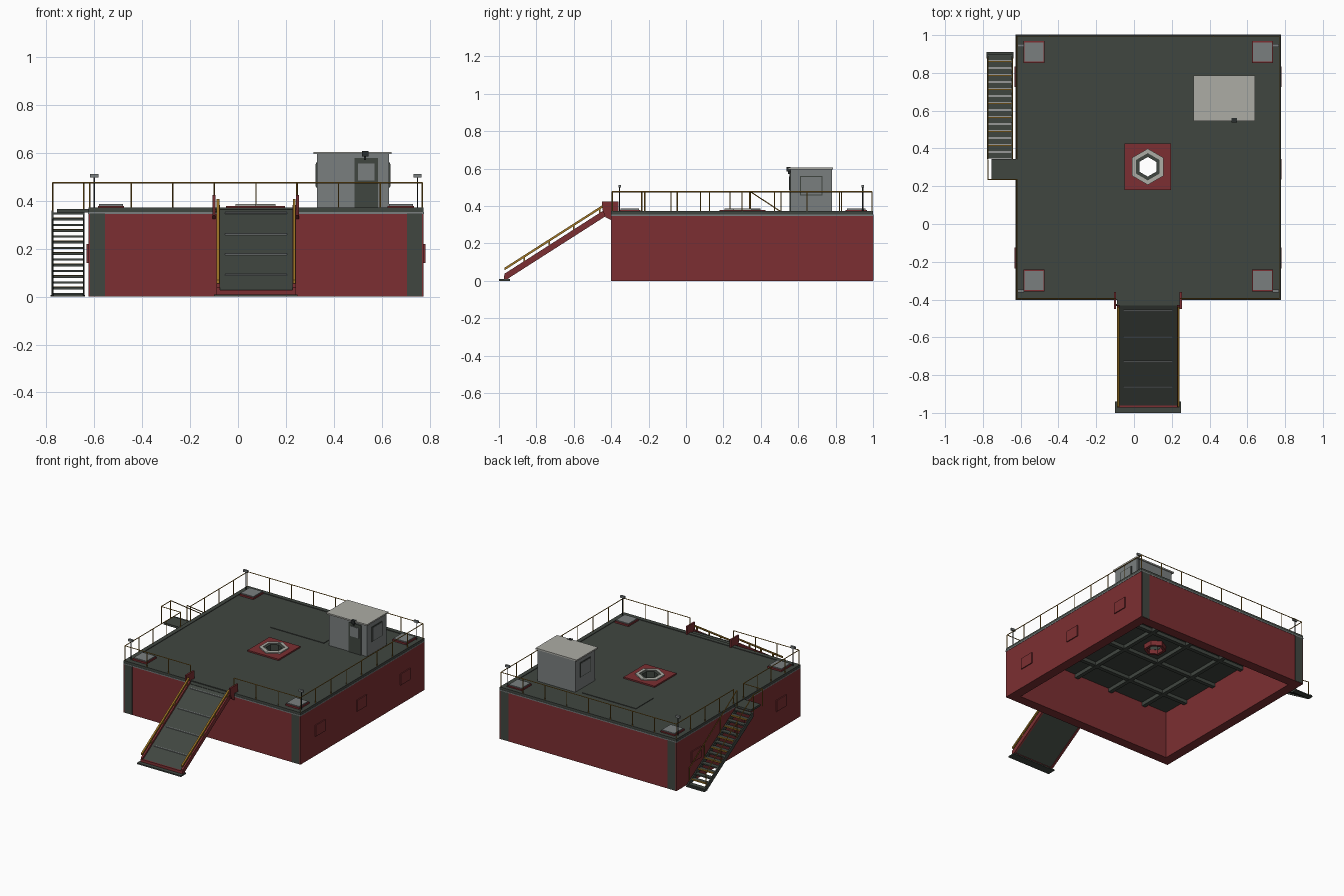
import bpy, bmesh, math
from mathutils import Vector, Matrix

if "Cube" in bpy.data.objects:
    bpy.data.objects.remove(bpy.data.objects["Cube"])


def mat(name, rgb):
    m = bpy.data.materials.new(name)
    m.diffuse_color = [(c / 255 / 12.92 if c < 11 else ((c / 255 + .055) / 1.055) ** 2.4) for c in rgb] + [1]
    m.use_nodes = True
    m.node_tree.nodes["Principled BSDF"].inputs["Base Color"].default_value = m.diffuse_color
    return m


RED = mat("hull red", (124, 47, 50))
DECK = mat("deck green grey", (64, 70, 64))
YELLOW = mat("rail yellow", (160, 118, 38))
GREY = mat("mid grey", (122, 127, 127))
LIGHT = mat("light grey", (172, 172, 165))
DARK = mat("dark trim", (42, 46, 46))


def finish(name, bm, m):
    me = bpy.data.meshes.new(name)
    bm.to_mesh(me)
    bm.free()
    me.materials.append(m)
    o = bpy.data.objects.new(name, me)
    bpy.context.collection.objects.link(o)
    return o


def boxes(name, m, *bounds):
    """Object of boxes, each given as (x0, x1, y0, y1, z0, z1)."""
    bm = bmesh.new()
    for x0, x1, y0, y1, z0, z1 in bounds:
        M = Matrix.Translation(((x0 + x1) / 2, (y0 + y1) / 2, (z0 + z1) / 2))
        bmesh.ops.create_cube(bm, size=1, matrix=M @ Matrix.Diagonal((x1 - x0, y1 - y0, z1 - z0, 1)))
    return finish(name, bm, m)


def bars(name, m, r, *pairs):
    """Object of thin six-sided bars between point pairs."""
    bm = bmesh.new()
    for a, b in pairs:
        a, b = Vector(a), Vector(b)
        d = b - a
        M = Matrix.Translation((a + b) / 2) @ d.to_track_quat('Z', 'Y').to_matrix().to_4x4()
        bmesh.ops.create_cone(bm, cap_ends=True, segments=6, radius1=r, radius2=r, depth=d.length, matrix=M)
    return finish(name, bm, m)


def prism(name, m, pts, x0, x1):
    """Side profile in (y, z) extruded along x."""
    bm = bmesh.new()
    f = bm.faces.new([bm.verts.new((x0, y, z)) for y, z in pts])
    g = bmesh.ops.extrude_face_region(bm, geom=[f])["geom"]
    bmesh.ops.translate(bm, vec=(x1 - x0, 0, 0), verts=[v for v in g if isinstance(v, bmesh.types.BMVert)])
    bmesh.ops.recalc_face_normals(bm, faces=bm.faces)
    return finish(name, bm, m)


def hex_ring(name, m, ro, ri, z0, z1):
    """Hexagonal ring around the well."""
    bm = bmesh.new()
    rings = []
    for r, z in ((ro, z0), (ro, z1), (ri, z1), (ri, z0)):
        rings.append([bm.verts.new((HX + r * math.cos(math.radians(30 + 60 * i)),
                                    HY + r * math.sin(math.radians(30 + 60 * i)), z)) for i in range(6)])
    for k in range(4):
        a, b = rings[k], rings[(k + 1) % 4]
        for i in range(6):
            j = (i + 1) % 6
            bm.faces.new((a[i], a[j], b[j], b[i]))
    bmesh.ops.recalc_face_normals(bm, faces=bm.faces)
    return finish(name, bm, m)


X0, X1, Y0, Y1 = -.625, .775, -.40, 1.0
HX, HY, T = .073, .303, .07

# Open-bottomed hull
boxes("side_walls", RED, (X0, X0 + T, Y0, Y1, 0, .352), (X1 - T, X1, Y0, Y1, 0, .352))
boxes("end_walls", RED, (X0 + T, X1 - T, Y0, Y0 + T, 0, .352), (X0 + T, X1 - T, Y1 - T, Y1, 0, .352))
boxes("corner_plates", DECK, *[(x, x + .063, y - .002, y + .002, .002, .347)
                               for x in (X0 + .006, X1 - T + .001) for y in (Y0, Y1)])
boxes("deck_edge_band", GREY, (X0 - .002, X1 + .002, Y0 - .002, Y0 + .02, .346, .354),
      (X0 - .002, X1 + .002, Y1 - .02, Y1 + .002, .346, .354),
      (X0 - .002, X0 + .02, Y0, Y1, .346, .354), (X1 - .02, X1 + .002, Y0, Y1, .346, .354))
boxes("side_panels", RED, *[(x - .007, x + .007, y - .055, y + .055, .14, .22)
                            for x in (X0, X1) for y in (-.18, .29, .78)])

# Deck with a hexagonal well through it
deck = boxes("deck", DECK, (X0, X1, Y0, Y1, .345, .368))
base = boxes("well_base", RED, (HX - .123, HX + .123, HY - .123, HY + .123, .36, .378))
bm = bmesh.new()
bmesh.ops.create_cone(bm, cap_ends=True, segments=6, radius1=.054, radius2=.054, depth=.3,
                      matrix=Matrix.Translation((HX, HY, .36)) @ Matrix.Rotation(math.radians(30), 4, 'Z'))
# Turn the cutter so that a corner points along y
ang = math.atan2(list(bm.verts)[0].co.y - HY, list(bm.verts)[0].co.x - HX)
bmesh.ops.rotate(bm, verts=bm.verts, cent=(HX, HY, .36), matrix=Matrix.Rotation(math.pi / 2 - ang, 3, 'Z'))
cutter = finish("well_cutter", bm, DARK)
cutter.hide_render = True
cutter.hide_viewport = True
for o in (deck, base):
    b = o.modifiers.new("well", 'BOOLEAN')
    b.object = cutter
    b.solver = 'EXACT'
hex_ring("well_outer_ring", LIGHT, .096, .072, .37, .386)
hex_ring("well_inner_ring", DECK, .072, .052, .34, .382)
hex_ring("well_tube", RED, .075, .054, .31, .35)

W = .03
boxes("deck_border", DECK, (X0, X1, Y0, Y0 + W, .36, .372), (X0, X1, Y1 - W, Y1, .36, .372),
      (X0, X0 + W, Y0 + W, Y1 - W, .36, .372), (X1 - W, X1, Y0 + W, Y1 - W, .36, .372))
boxes("hatch", DECK, (-.14, .285, .565, .765, .36, .372))
boxes("under_beams_long", DECK, *[(x - .014, x + .014, Y0 + T, Y1 - T, .318, .346) for x in (-.36, -.07, .22, .51)])
boxes("under_beams_cross", DECK, *[(X0 + T, X1 - T, y - .014, y + .014, .32, .346) for y in (-.13, .16, .45, .74)])

# Corner pads and flood lights
px, py = (-.58, .63), (-.35, .86)
boxes("pad_bases", RED, *[(x - .005, x + .105, y - .008, y + .108, .36, .379) for x in px for y in py])
boxes("pad_tops", GREY, *[(x, x + .1, y, y + .1, .37, .386) for x in px for y in py])
lx, ly = (-.60, .75), (-.355, .945)
bars("lamp_poles", DARK, .003, *[((x, y, .368), (x, y, .503)) for x in lx for y in ly])
boxes("lamp_heads", GREY, *[(x - .017, x + .017, y - .007, y + .007, .498, .513) for x in lx for y in ly])

# Cabin
boxes("cabin", GREY, (.33, .63, .56, .78, .36, .596))
boxes("cabin_roof", LIGHT, (.315, .64, .545, .787, .595, .605))
boxes("cabin_door", DECK, (.487, .585, .554, .562, .368, .58))
boxes("door_window", GREY, (.502, .57, .551, .558, .485, .557))
boxes("side_window_frames", DECK, *[(x - .004, x + .004, .61, .73, .455, .56) for x in (.33, .63)])
boxes("side_windows", GREY, *[(x - .006, x + .006, .616, .724, .461, .554) for x in (.33, .63)])
boxes("door_lamp", DARK, (.517, .545, .538, .56, .585, .608), (.527, .535, .545, .56, .57, .588))

# Deck railings
Z0, Z1 = .365, .476
e = .006
runs = [((X0 + e, Y0 + e), (-.1, Y0 + e), 3), ((.245, Y0 + e), (X1 - e, Y0 + e), 3),
        ((X1 - e, Y0 + e), (X1 - e, Y1 - e), 8), ((X1 - e, Y1 - e), (X0 + e, Y1 - e), 8),
        ((X0 + e, Y1 - e), (X0 + e, .345), 4), ((X0 + e, .235), (X0 + e, Y0 + e), 4),
        ((X0 + e, .235), (-.772, .235), 1), ((-.772, .235), (-.772, .34), 1)]
segs = []
for a, b, n in runs:
    segs.append(((*a, Z1), (*b, Z1)))
    for i in range(n + 1):
        p = Vector(a).lerp(Vector(b), i / n)
        segs.append(((p.x, p.y, Z0 - .01), (p.x, p.y, Z1)))
bars("deck_railings", YELLOW, .003, *segs)

# Side stairs going down towards the back
boxes("stair_landing", DECK, (-.755, X0, .235, .345, .352, .366))
N, SY, EY, H = 15, .345, .90, .36
for x in (-.778, -.648):
    prism("stair_stringer", DECK, [(SY, H), (SY, H - .035), (EY - .03, 0), (EY + .01, 0), (EY + .01, .012)], x, x + .008)
steps = [(SY + (EY - SY) * (i + .5) / N, H * (1 - (i + .5) / N)) for i in range(N)]
boxes("stair_treads", DECK, *[(-.772, -.645, y - .016, y + .016, z - .005, z + .004) for y, z in steps])
boxes("tread_nosings", YELLOW, *[(-.772, -.648, y + .012, y + .018, z - .003, z + .006) for y, z in steps[1::2]])
boxes("stair_foot", DECK, (-.782, -.638, .875, .91, 0, .008))
segs = []
for x in (-.774, -.644):
    segs.append(((x, SY, Z1), (x, EY - .02, .125)))
    for t in (0, .33, .66, .96):
        y = SY + (EY - SY) * t
        segs.append(((x, y, H * (1 - t)), (x, y, H * (1 - t) + .115)))
bars("stair_handrails", YELLOW, .003, *segs)

# Front ramp
def ramp_z(y):
    return .02 + (y + .97) * .345 / .54


TOP, BOT = -.43, -.97
def slanted(name, m, lo, hi, x0, x1, top=TOP, bot=BOT):
    return prism(name, m, [(bot, ramp_z(bot) + lo), (top, ramp_z(top) + lo),
                           (top, ramp_z(top) + hi), (bot, ramp_z(bot) + hi)], x0, x1)


slanted("ramp_plate", DECK, -.012, .002, -.08, .23)
for x in (-.09, .228):
    slanted("ramp_stringer", RED, -.02, .018, x, x + .014)
    slanted("ramp_rail", YELLOW, .036, .05, x + .001, x + .013, -.44)
    boxes("ramp_rail_posts", YELLOW, *[(x + .003, x + .011, y - .004, y + .004, ramp_z(y), ramp_z(y) + .045)
                                       for y in (-.46, -.6, -.73, -.865)])
bars("ramp_cleats", GREY, .005, *[((-.055, y, ramp_z(y) + .004), (.205, y, ramp_z(y) + .004))
                                  for y in (-.46, -.6, -.73, -.865)])
boxes("ramp_foot", DECK, (-.1, .248, -1.0, -.94, 0, .009))
boxes("ramp_foot_beam", RED, (-.09, .242, -.972, -.95, .006, .028))
for x in (-.106, .242):
    prism("ramp_hinge_plate", RED, [(-.45, .425), (-.36, .425), (-.36, .368), (-.402, .36),
                                    (-.402, .325), (-.43, .34), (-.445, .375)], x, x + .012)
bars("ramp_hinge_pin", DARK, .006, ((-.104, -.43, .358), (.252, -.43, .358)))
boxes("ramp_threshold", DECK, (-.09, .24, -.435, Y0, .352, .366))
